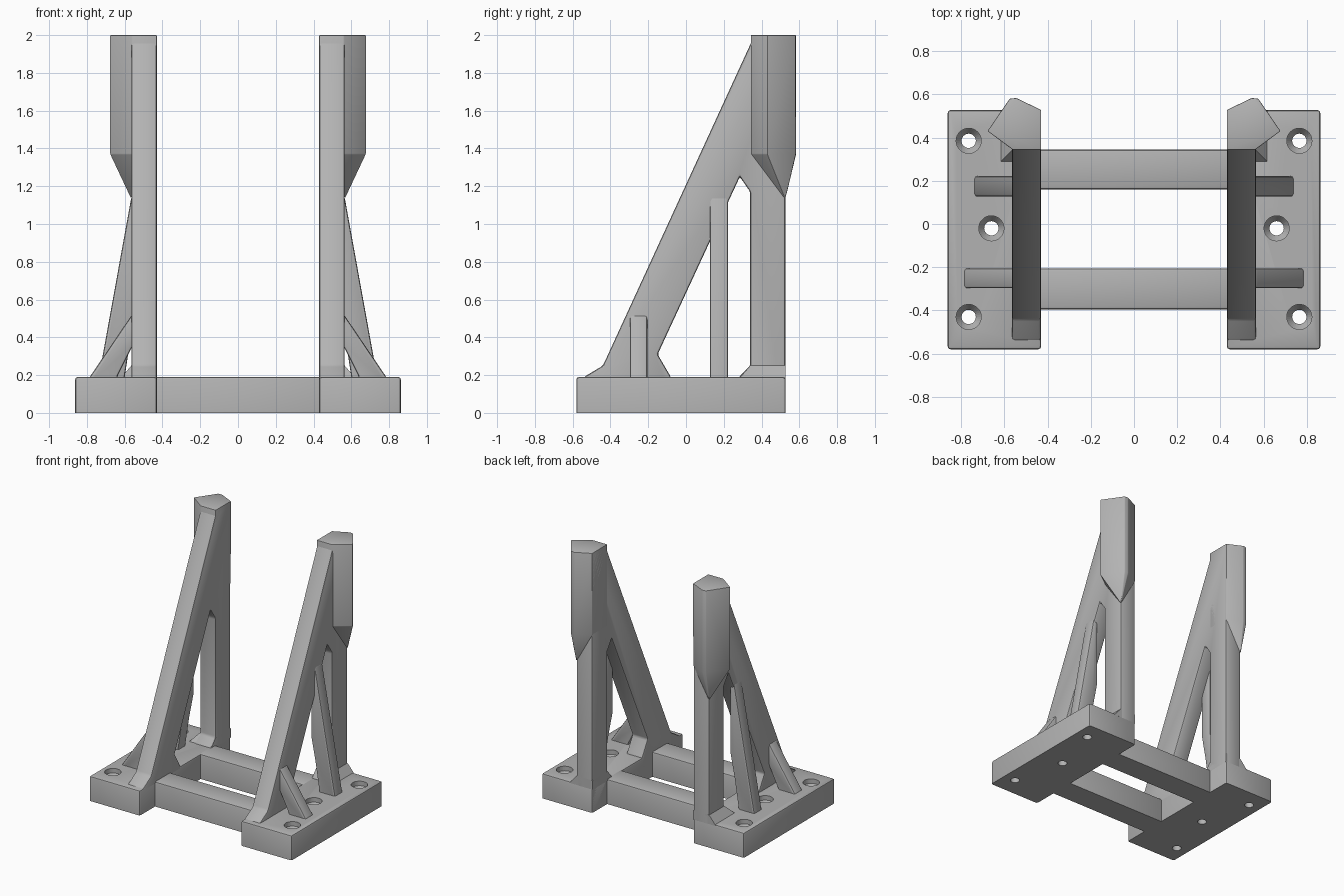
import bpy, bmesh, math
from mathutils import Vector

if "Cube" in bpy.data.objects:
    bpy.data.objects.remove(bpy.data.objects["Cube"])

grey = bpy.data.materials.new("matte_grey")
grey.diffuse_color = (0.45, 0.45, 0.45, 1)
grey.use_nodes = True
grey.node_tree.nodes["Principled BSDF"].inputs["Base Color"].default_value = grey.diffuse_color


def finish(name, bm, bevel=0.0, mirror=True):
    """Round the sharp edges above the floor and make the object."""
    bmesh.ops.recalc_face_normals(bm, faces=bm.faces[:])
    if bevel:
        edges = [e for e in bm.edges if e.calc_face_angle(0) > 0.3
                 and max(v.co.z for v in e.verts) > 0.03]
        bmesh.ops.bevel(bm, geom=edges, offset=bevel, segments=2,
                        profile=0.5, affect='EDGES', clamp_overlap=True)
    me = bpy.data.meshes.new(name)
    bm.to_mesh(me)
    bm.free()
    me.materials.append(grey)
    ob = bpy.data.objects.new(name, me)
    bpy.context.collection.objects.link(ob)
    if mirror:
        ob.modifiers.new("mirror", 'MIRROR').use_mirror_merge = False
    return ob


def prism(points, offset):
    """Extrude a closed outline of 3D points."""
    bm = bmesh.new()
    face = bm.faces.new([bm.verts.new(p) for p in points])
    ext = bmesh.ops.extrude_face_region(bm, geom=[face], use_keep_orig=True)
    verts = [g for g in ext['geom'] if isinstance(g, bmesh.types.BMVert)]
    bmesh.ops.translate(bm, verts=verts, vec=Vector(offset))
    return bm


def box(x0, x1, y0, y1, z0, z1):
    return prism([(x0, y0, z0), (x1, y0, z0), (x1, y1, z0), (x0, y1, z0)],
                 (0, 0, z1 - z0))


def hull(points):
    bm = bmesh.new()
    for p in points:
        bm.verts.new(p)
    bmesh.ops.convex_hull(bm, input=bm.verts[:])
    bmesh.ops.dissolve_limit(bm, angle_limit=0.01, verts=bm.verts[:],
                             edges=bm.edges[:])
    return bm


IN, OUT = 0.43, 0.565      # inner and outer faces of each upright frame
TOP = 0.19                 # top of the base

# Base plates with countersunk screw holes
plate = finish("base_plate", box(IN, 0.862, -0.58, 0.527, 0, TOP), 0.013)
for x, y in ((0.765, 0.385), (0.66, -0.02), (0.765, -0.43)):
    bm = bmesh.new()
    rings = []
    for r, z in ((0.033, -0.05), (0.033, 0.12), (0.058, 0.155), (0.058, 0.25)):
        rings.append([bm.verts.new((x + r * math.cos(a * math.tau / 32),
                                    y + r * math.sin(a * math.tau / 32), z))
                      for a in range(32)])
    for lo, hi in zip(rings, rings[1:]):
        for i in range(32):
            j = (i + 1) % 32
            bm.faces.new((lo[i], lo[j], hi[j], hi[i]))
    bm.faces.new(rings[0])
    bm.faces.new(rings[-1])
    cutter = finish("hole_cutter", bm, mirror=False)
    cutter.hide_render = True
    cutter.hide_set(True)
    cut = plate.modifiers.new("hole", 'BOOLEAN')
    cut.operation = 'DIFFERENCE'
    cut.object = cutter
plate.modifiers.move(0, len(plate.modifiers) - 1)   # mirror last

# Cross bars joining the plates
for name, y0, y1 in (("front_bar", -0.395, -0.205), ("back_bar", 0.16, 0.345)):
    finish(name, box(-0.45, 0.45, y0, y1, 0, TOP), 0.013, mirror=False)

# Upright frames: sloping leg and rear post in one outline
outline = [(-0.54, 0.1), (-0.54, TOP), (-0.44, 0.25), (0.34, 1.95),
           (0.36, 1.985), (0.526, 1.985), (0.526, 0.0), (0.28, 0.0),
           (0.28, TOP), (0.34, 0.25), (0.34, 1.17), (0.285, 1.25),
           (-0.15, 0.31), (-0.08, TOP), (-0.08, 0.1)]
finish("upright_frame", prism([(IN, y, z) for y, z in outline],
                              (OUT - IN, 0, 0)), 0.012)

# Flared foot of the rear post
finish("post_foot", hull(
    [(x, y, TOP - 0.01) for x in (IN, 0.625) for y in (0.28, 0.526)] +
    [(x, y, 0.25) for x in (IN, OUT) for y in (0.34, 0.526)]))

# Angled post heads tapering to a point at the post's outer corner
head = [(IN, 0.343), (IN, 0.528), (0.545, 0.583), (0.575, 0.58),
        (0.678, 0.43), (0.56, 0.343)]
finish("post_head", hull([(x, y, 2.0) for x, y in head] +
                         [(x, y, 1.37) for x, y in head] +
                         [(OUT, 0.526, 1.13)]), 0.004)

# Side braces
for name, y0, y1, pts in (
        ("front_brace", -0.297, -0.205,
         [(0.64, 0.15), (0.795, 0.15), (0.785, TOP), (OUT, 0.515),
          (0.53, 0.54), (0.53, 0.40), (OUT, 0.34), (0.64, TOP)]),
        ("back_brace", 0.127, 0.222,
         [(0.60, 0.15), (0.74, 0.15), (0.737, TOP), (OUT, 1.14),
          (0.53, 1.18), (0.53, 0.60), (OUT, 0.42), (0.60, TOP)])):
    finish(name, prism([(x, y0, z) for x, z in pts], (0, y1 - y0, 0)), 0.012)

# Smooth rounding with crisp edges
for ob in bpy.data.objects:
    bpy.ops.object.select_all(action='DESELECT')
    if not ob.hide_render:
        ob.select_set(True)
        bpy.context.view_layer.objects.active = ob
        bpy.ops.object.shade_smooth_by_angle(angle=math.radians(30))
